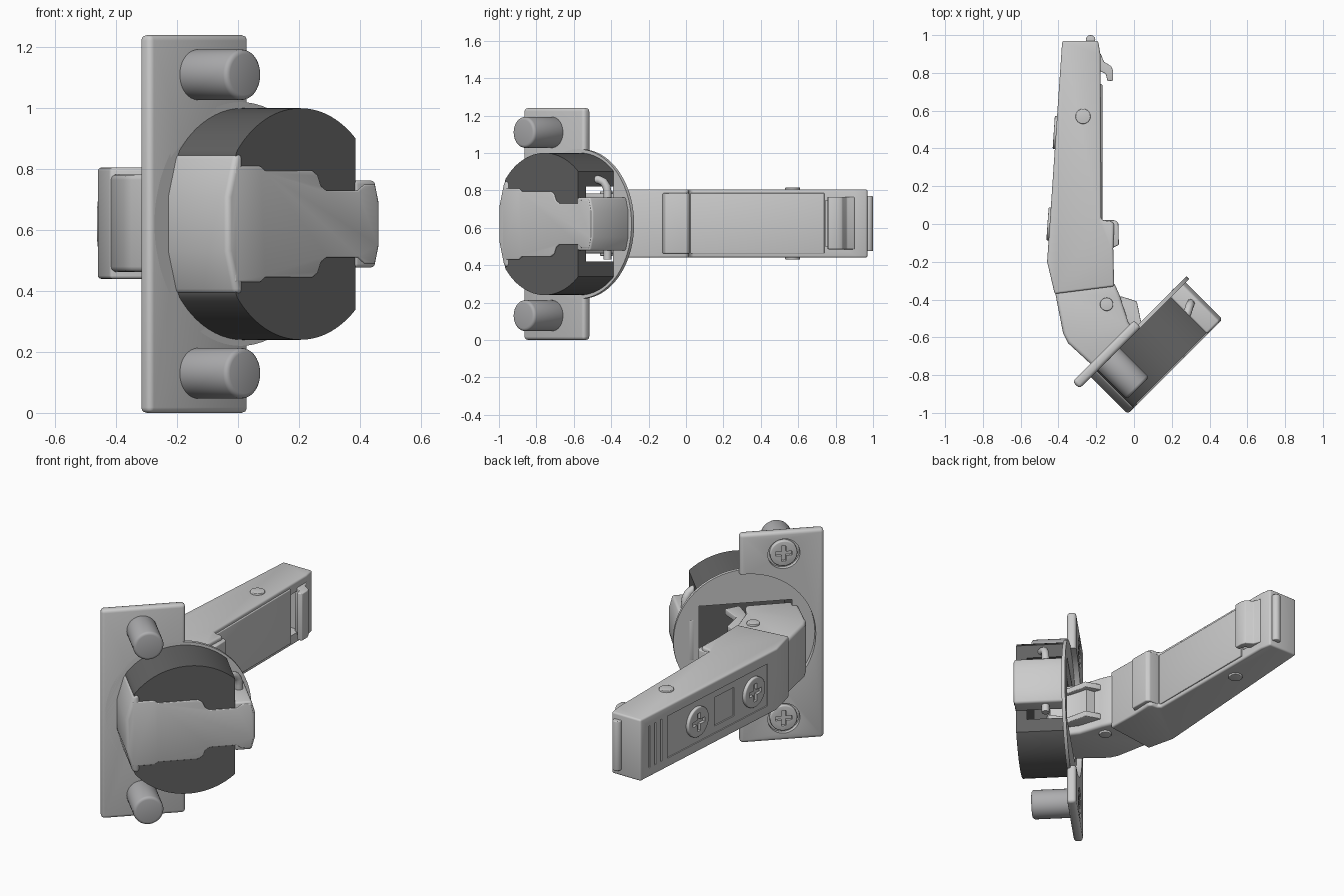
import bpy, bmesh
from math import cos, sin, pi, radians
from mathutils import Matrix, Vector

if "Cube" in bpy.data.objects:
    bpy.data.objects.remove(bpy.data.objects["Cube"])

ZC = 0.62  # mid height of the hinge


def frame(x_axis, origin):
    """Local X = x_axis, local Y = world z, local Z = X cross world z."""
    x, y = Vector(x_axis).normalized(), Vector((0, 0, 1))
    m = Matrix((x, y, x.cross(y))).transposed().to_4x4()
    return Matrix.Translation(origin) @ m


WORLD = Matrix.Identity(4)
CUP = frame((1, 1, 0), (0, 0, ZC))                # 45 degree cup side
FACE = frame((0.08, 1.17, 0), (-0.446, 0, ZC))    # outer face of the arm


def circ(cx, cy, r, n=48):
    return [(cx + r * cos(2 * pi * i / n), cy + r * sin(2 * pi * i / n)) for i in range(n)]


def rect(x0, x1, y0, y1):
    return [(x0, y0), (x1, y0), (x1, y1), (x0, y1)]


def mirrored(half):
    return half + [(x, -y) for x, y in reversed(half)]


def apply_mod(o, kind, **settings):
    m = o.modifiers.new(kind.lower(), kind)
    for k, v in settings.items():
        setattr(m, k, v)
    bpy.context.view_layer.objects.active = o
    bpy.ops.object.modifier_apply(modifier=m.name)


def prism(name, pts, z0, z1, m=WORLD, bevel=0, color=None):
    bm = bmesh.new()
    f = bm.faces.new([bm.verts.new((x, y, z0)) for x, y in pts])
    top = bmesh.ops.extrude_face_region(bm, geom=[f])["geom"]
    bmesh.ops.translate(bm, vec=(0, 0, z1 - z0),
                        verts=[v for v in top if isinstance(v, bmesh.types.BMVert)])
    bmesh.ops.transform(bm, matrix=m, verts=bm.verts)
    bmesh.ops.recalc_face_normals(bm, faces=bm.faces)
    me = bpy.data.meshes.new(name)
    bm.to_mesh(me)
    bm.free()
    o = bpy.data.objects.new(name, me)
    bpy.context.collection.objects.link(o)
    if color:
        me.materials.append(color)
    if bevel:
        soften(o, bevel)
    return o


def soften(o, w):
    apply_mod(o, "BEVEL", width=w, segments=3, limit_method="ANGLE", angle_limit=radians(35))


def cut(o, pts, z0, z1, m=WORLD):
    c = prism("cutter", pts, z0, z1, m)
    apply_mod(o, "BOOLEAN", operation="DIFFERENCE", solver="EXACT", object=c)
    bpy.data.objects.remove(c)


def screw(name, x, y, r, z0, z1, m):
    o = prism(name, circ(x, y, r, 40), z0, z1, m, 0.006)
    a, b = r * 0.6, r * 0.16
    cross = [(a, -b), (a, b), (b, b), (b, a), (-b, a), (-b, b),
             (-a, b), (-a, -b), (-b, -b), (-b, -a), (b, -a), (b, -b)]
    cut(o, [(x + p, y + q) for p, q in cross], z0 - 0.02, z0 + 0.018, m)


def paint(name, c):
    mat = bpy.data.materials.new(name)
    mat.diffuse_color = (*c, 1)
    mat.use_nodes = True
    mat.node_tree.nodes["Principled BSDF"].inputs["Base Color"].default_value = mat.diffuse_color
    return mat


dark = paint("dark_grey", (0.12, 0.12, 0.12))
steel = paint("mid_grey", (0.42, 0.42, 0.43))

# Mounting plate with round recess, screw seats and arm opening
OPEN = rect(-0.65, -0.14, -0.2, 0.2)
plate = prism("mounting_plate", rect(-0.82, -0.36, -0.62, 0.62), 0.36, 0.412, CUP, 0.018)
cut(plate, circ(-0.39, 0, 0.385, 64), 0.3, 0.392, CUP)
cut(plate, OPEN, 0.3, 0.5, CUP)
for s in (-1, 1):
    cut(plate, circ(-0.6, s * 0.49, 0.088), 0.3, 0.385, CUP)
    screw("plate_screw", -0.6, s * 0.49, 0.075, 0.362, 0.4, CUP)
    dowel = prism("dowel", circ(-0.6, s * 0.49, 0.083), 0.40, 0.63, CUP, 0.016, steel)

# Round flange and dark cup, both opened for the arm
flange = prism("cup_flange", circ(-0.40, 0, 0.40, 96), 0.392, 0.412, CUP)
cut(flange, OPEN, 0.3, 0.5, CUP)
cup_outline = [(min(max(x, -0.69), -0.135), y) for x, y in circ(-0.39, 0, 0.38, 128)]
cup = prism("hinge_cup", cup_outline, 0.41, 0.68, CUP, color=dark)
cut(cup, rect(-0.65, -0.12, -0.2, 0.2), 0.3, 0.62, CUP)

# Metal strap: bottom sheet, curved wall and end bracket
prism("strap_bottom", mirrored([(-0.70, 0.19), (-0.58, 0.19), (-0.56, 0.175), (-0.34, 0.175),
      (-0.315, 0.16), (-0.30, 0.125), (-0.275, 0.11), (-0.13, 0.11), (-0.10, 0.13),
      (-0.05, 0.13), (-0.035, 0.07)]), 0.66, 0.688, CUP, 0.005)
prism("strap_wall", mirrored([(-0.66, 0.23), (-0.695, 0.23), (-0.735, 0.09)][::-1]),
      0.395, 0.688, CUP, 0.028)
bracket = prism("end_bracket", mirrored([(-0.14, 0.143), (-0.045, 0.143), (-0.025, 0.07)]),
                0.402, 0.685, CUP)
cut(bracket, rect(-0.2, -0.06, -0.11, 0.11), 0.3, 0.62, CUP)
soften(bracket, 0.012)
roll = [((u + n) / 2 ** 0.5, (u - n) / 2 ** 0.5) for u, n in circ(-0.10, 0.425, 0.035, 24)]
prism("bracket_roller", roll, ZC - 0.12, ZC + 0.12, WORLD, 0.006)

# Bent wire pin through the bracket
wire = bpy.data.curves.new("wire_pin", "CURVE")
wire.dimensions, wire.bevel_depth, wire.bevel_resolution, wire.use_fill_caps = "3D", 0.022, 4, True
sp = wire.splines.new("POLY")
path = [(.30, -.42, .43), (.30, -.42, .79), (.299, -.425, .82), (.292, -.44, .845),
        (.285, -.465, .857), (.272, -.50, .86)]
sp.points.add(len(path) - 1)
for p, c in zip(sp.points, path):
    p.co = (*c, 1)
sp.use_smooth = True
bpy.context.collection.objects.link(bpy.data.objects.new("wire_pin", wire))

# Long arm with pocket, outer panel and grip grooves
arm = prism("arm", [(-.38, .97), (-.19, .97), (-.178, .90), (-.175, .03), (-.16, .018), (-.12, .015),
            (-.105, 0), (-.11, -.13), (-.105, -.33), (-.42, -.37), (-.46, -.2)],
            0.44, 0.805, WORLD, 0.018)
cut(arm, rect(-.25, -.1, .745, .84), 0.50, 0.745)
cut(arm, rect(-.12, .74, -.125, .125), -0.1, 0.006, FACE)
cut(arm, rect(.16, .33, -.085, .085), -0.1, 0.014, FACE)
for y in (.79, .84, .89):
    cut(arm, rect(y, y + .012, -.125, .125), -0.1, 0.012, FACE)
for y in (0, .485):
    screw("arm_screw", y, 0, 0.088, -0.012, 0.03, FACE)

# Inner slide, its stepped block, and release hook at the tail
prism("inner_slide", rect(-.24, -.168, .02, .74), 0.462, 0.785, WORLD, 0.004)
prism("slide_step", [(-.2, .02), (-.10, .02), (-.083, .005), (-.08, -.11), (-.11, -.125), (-.2, -.125)],
      0.462, 0.785, WORLD, 0.006)
prism("release_hook", [(-.20, .91), (-.175, .90), (-.16, .86), (-.12, .835), (-.11, .81), (-.11, .76),
      (-.14, .755), (-.15, .795), (-.20, .82)], 0.485, 0.765, WORLD, 0.005)
prism("tail_roller", circ(-.23, .975, .025, 24), 0.475, 0.77, WORLD, 0.005)

# Narrower lower arm bending into the cup, with link plates
prism("lower_arm", [(-.105, -.31), (-.075, -.38), (-.03, -.52), (.03, -.60), (-.165, -.80), (-.35, -.63),
      (-.375, -.58), (-.42, -.35)], 0.462, 0.783, WORLD, 0.018)
link = [(-.09, -.38), (-.06, -.385), (.015, -.41), (.04, -.53), (.15, -.58), (.11, -.66), (-.03, -.56)]
for z in (0.51, 0.70):
    prism("link_plate", link, z, z + 0.035, WORLD, 0.004)
prism("link_web", [(-.07, -.42), (-.01, -.43), (.02, -.54), (.10, -.62), (-.02, -.58)], 0.52, 0.72)

# Pivot rivets through the arm
for x, y, r, z in ((-.27, .57, .04, .43), (-.145, -.425, .035, .45)):
    prism("rivet", circ(x, y, r, 32), z, 2 * 0.6225 - z, WORLD, 0.004)

bpy.ops.object.select_all(action="DESELECT")
for o in bpy.context.scene.objects:
    if o.type == "MESH":
        o.select_set(True)
        bpy.context.view_layer.objects.active = o
bpy.ops.object.shade_smooth_by_angle(angle=radians(32))
